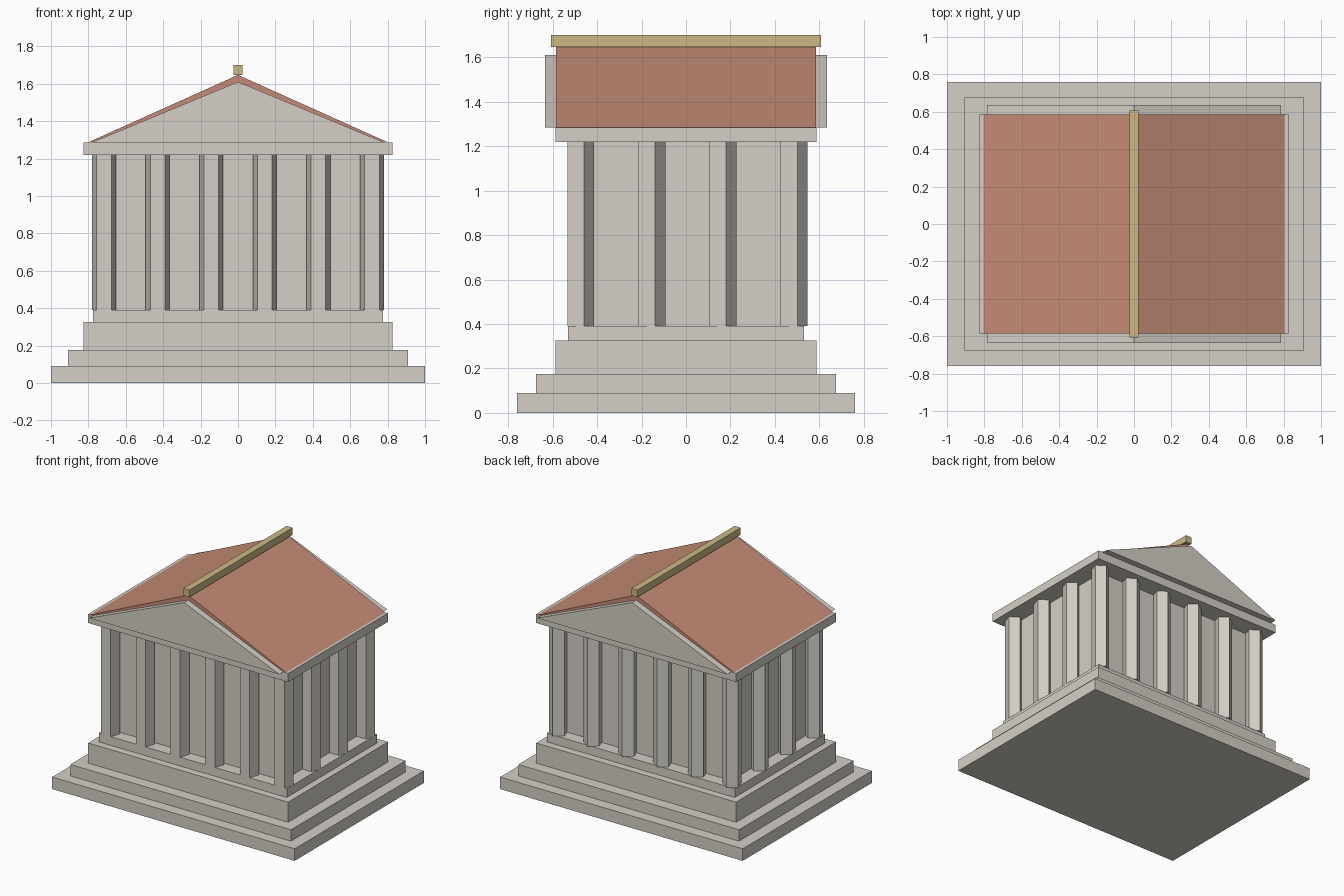
import bpy, math

cube = bpy.data.objects.get("Cube")
if cube:
    bpy.data.objects.remove(cube, do_unlink=True)


def material(name, rgb):
    m = bpy.data.materials.new(name)
    m.use_nodes = True
    m.diffuse_color = (*rgb, 1)
    m.node_tree.nodes["Principled BSDF"].inputs["Base Color"].default_value = (*rgb, 1)
    return m


stone = material("pale stone", (0.66, 0.63, 0.57))
tile = material("terracotta", (0.56, 0.26, 0.18))
gilt = material("dull gold", (0.60, 0.49, 0.23))


def prism(name, outline, axis, low, high, mat):
    """Extrude a counter-clockwise outline along z, or an x-z outline along y."""
    n = len(outline)
    if axis == "z":
        verts = [(a, b, h) for h in (low, high) for a, b in outline]
    else:
        verts = [(a, h, b) for h in (high, low) for a, b in outline]
    faces = [tuple(reversed(range(n))), tuple(range(n, 2 * n))]
    faces += [(i, (i + 1) % n, n + (i + 1) % n, n + i) for i in range(n)]
    mesh = bpy.data.meshes.new(name)
    mesh.from_pydata(verts, [], faces)
    mesh.materials.append(mat)
    obj = bpy.data.objects.new(name, mesh)
    bpy.context.collection.objects.link(obj)
    return obj


def block(name, hx, hy, low, high, mat=stone):
    return prism(name, [(-hx, -hy), (hx, -hy), (hx, hy), (-hx, hy)], "z", low, high, mat)


def gable(name, half, base, apex, hy, mat):
    return prism(name, [(-half, base), (half, base), (0, apex)], "y", -hy, hy, mat)


# Stepped platform
block("lower_step", 1.0, 0.76, 0, 0.09)
block("upper_step", 0.91, 0.675, 0.09, 0.175)
block("podium", 0.825, 0.588, 0.175, 0.325)
block("column_base", 0.775, 0.532, 0.325, 0.39)

# Inner hall
block("hall_walls", 0.68, 0.44, 0.39, 1.22)

# Five-sided columns around the hall, each with a flat side to the front
radius = 0.067
for i in range(6):
    for j in range(4):
        if i in (0, 5) or j in (0, 3):
            cx, cy = (i - 2.5) * 0.2865, (j - 1.5) * 0.32
            angles = [math.radians(90 + 72 * k) for k in range(5)]
            outline = [(cx + radius * math.cos(a), cy + radius * math.sin(a)) for a in angles]
            prism(f"column_{i + 1}_{j + 1}", outline, "z", 0.39, 1.22, stone)

# Beam, pediment and roof
block("entablature", 0.825, 0.588, 1.22, 1.285)
gable("pediment", 0.785, 1.285, 1.61, 0.635, stone)
gable("roof", 0.805, 1.285, 1.647, 0.586, tile)
block("ridge_beam", 0.025, 0.608, 1.647, 1.70, gilt)
